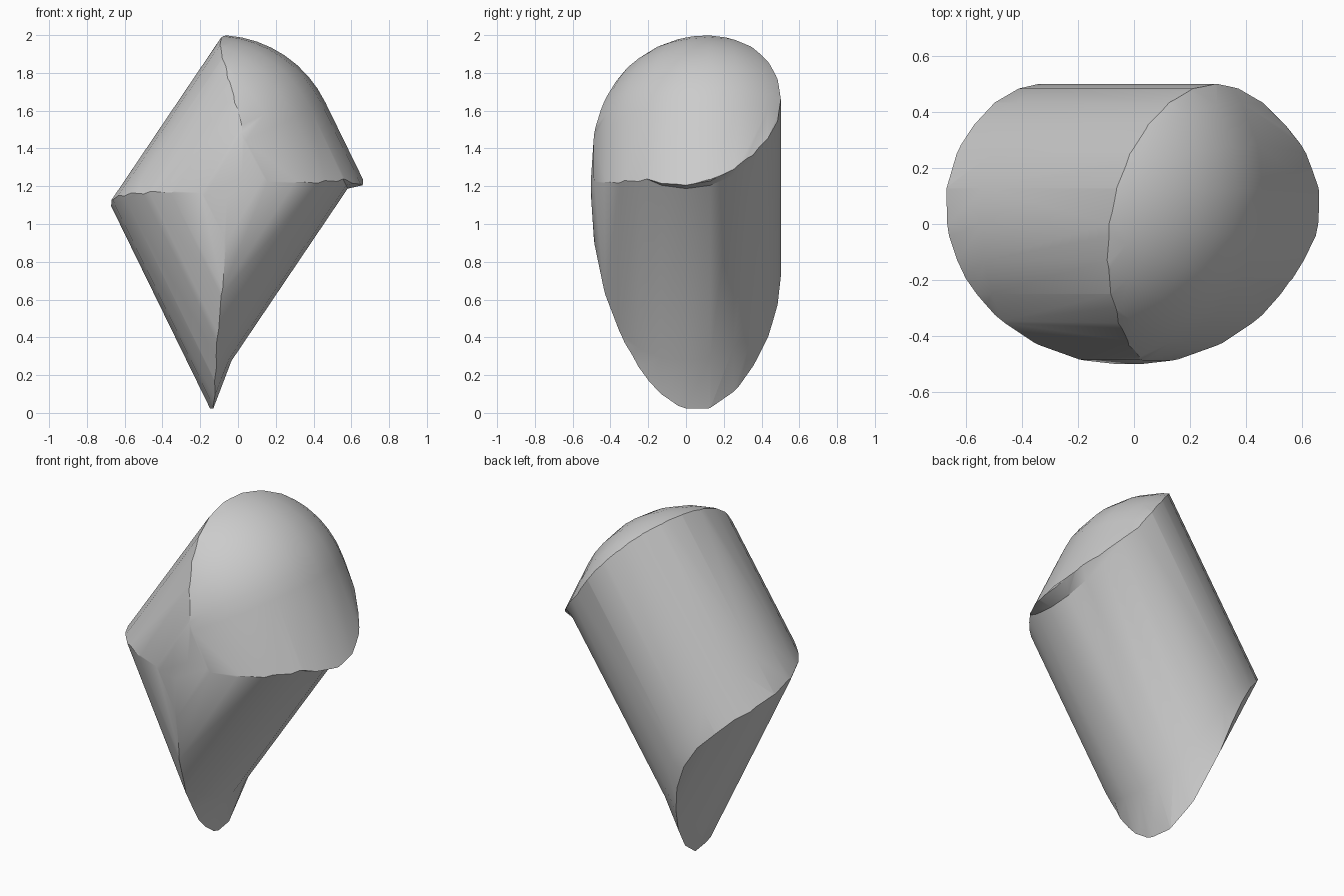
import bpy, bmesh, math
from mathutils import Matrix, Vector

if "Cube" in bpy.data.objects:
    bpy.data.objects.remove(bpy.data.objects["Cube"], do_unlink=True)

SIDES = 24
ACROSS = Vector((0.9, 0, 0.44))      # across the domed column
UNDER = Vector((0.83, 0, -0.56))     # across the slanted tube
DET = UNDER.x * ACROSS.z - UNDER.z * ACROSS.x

grey = bpy.data.materials.new("plain_grey")
grey.use_nodes = True
grey.diffuse_color = (0.6, 0.6, 0.6, 1)
bsdf = next(n for n in grey.node_tree.nodes if n.type == 'BSDF_PRINCIPLED')
bsdf.inputs["Base Color"].default_value = (0.6, 0.6, 0.6, 1)


def make_object(name, bm):
    bmesh.ops.recalc_face_normals(bm, faces=bm.faces)
    mesh = bpy.data.meshes.new(name)
    bm.to_mesh(mesh)
    bm.free()
    mesh.materials.append(grey)
    obj = bpy.data.objects.new(name, mesh)
    bpy.context.collection.objects.link(obj)
    return obj


def place(m, n, y):
    """Point at distance m across the column and n across the tube."""
    x = (n * ACROSS.z - m * UNDER.z) / DET
    z = (m * UNDER.x - n * ACROSS.x) / DET
    return Vector((x, y, z))


# Slanted tube, its underside flaring into a lip at both ends
bm = bmesh.new()
rings = []
for m, flare in ((-0.3, 0.12), (-0.122, 0.066), (0.09, 0), (1.045, 0), (1.13, 0.06), (1.4, 0.06)):
    ring = []
    for i in range(SIDES):
        a = math.tau * i / SIDES
        n = -0.685 + 0.502 * math.cos(a) + flare * max(0, math.cos(a)) ** 2
        ring.append(bm.verts.new(place(m, n, 0.502 * math.sin(a))))
    rings.append(ring)
for lower, upper in zip(rings, rings[1:]):
    for i in range(SIDES):
        j = (i + 1) % SIDES
        bm.faces.new((lower[i], lower[j], upper[j], upper[i]))
bm.faces.new(rings[0])
bm.faces.new(rings[-1])
body = make_object("slanted_domed_body", bm)

# Round-topped column that trims the tube
RADIUS = 0.63
bm = bmesh.new()
bmesh.ops.create_uvsphere(bm, u_segments=SIDES, v_segments=SIDES, radius=RADIUS)
for v in bm.verts:
    if v.co.z < -0.01:
        spread = v.co.xy.length
        if spread > 0.01:
            v.co.x *= RADIUS / spread
            v.co.y *= RADIUS / spread
        v.co.z -= 2
side = ACROSS.normalized()
turn = Matrix((side, Vector((0, 1, 0)), Vector((-side.z, 0, side.x)))).transposed()
bmesh.ops.transform(bm, matrix=Matrix.Translation((-0.105, 0.12, 1.37)) @ turn.to_4x4(), verts=bm.verts)
column = make_object("column_trimmer", bm)
column.hide_render = True

# Keep only the volume shared by both
trim = body.modifiers.new("trim", 'BOOLEAN')
trim.operation = 'INTERSECT'
trim.solver = 'EXACT'
trim.object = column
bpy.ops.object.select_all(action='DESELECT')
bpy.context.view_layer.objects.active = body
body.select_set(True)
bpy.ops.object.modifier_apply(modifier=trim.name)
bpy.data.objects.remove(column, do_unlink=True)
bpy.ops.object.shade_smooth_by_angle(angle=math.radians(30))
